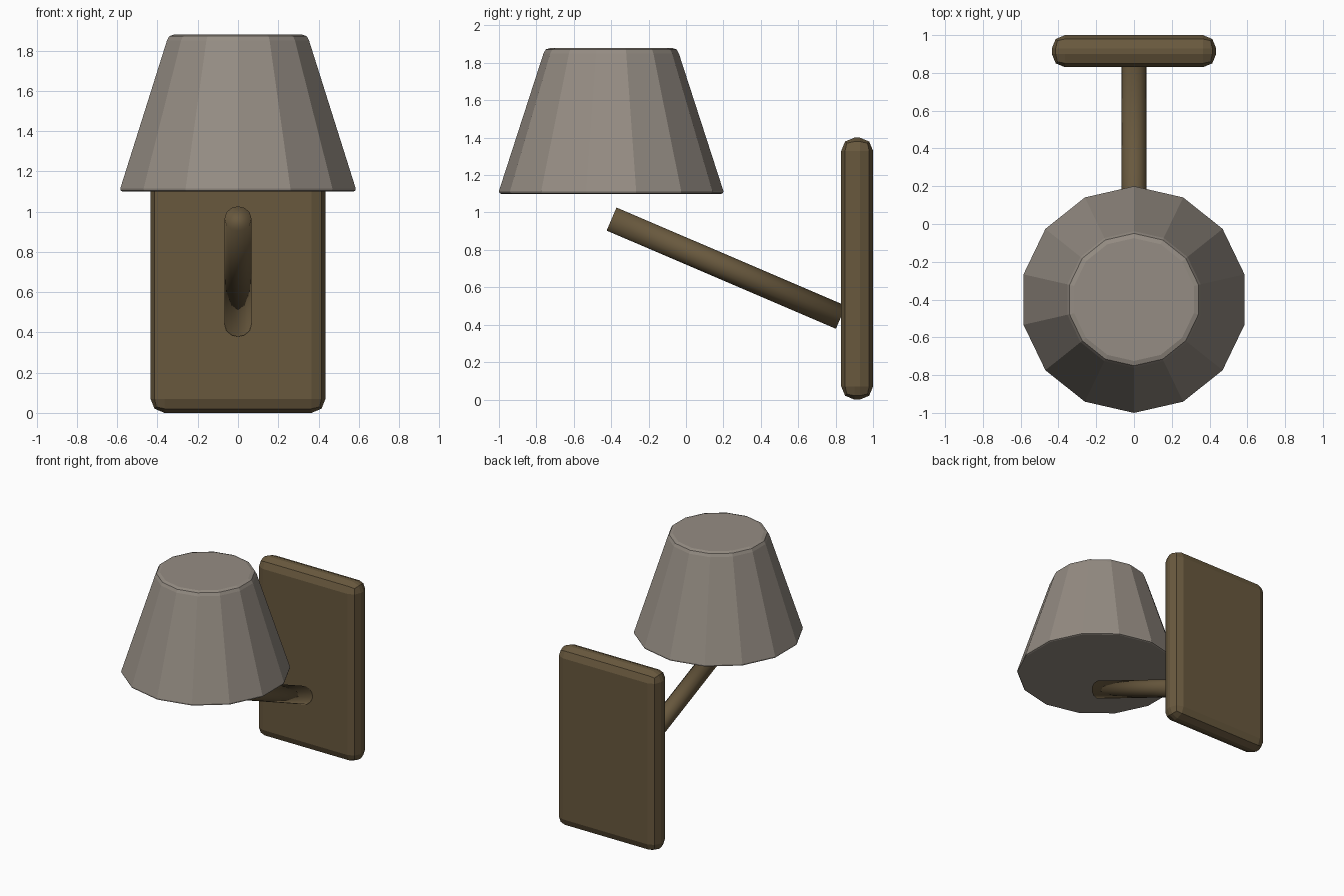
import bpy
import bmesh
from math import cos, sin, pi
from mathutils import Vector

cube = bpy.data.objects.get("Cube")
if cube:
    bpy.data.objects.remove(cube, do_unlink=True)


def material(name, color):
    mat = bpy.data.materials.new(name)
    mat.use_nodes = True
    mat.diffuse_color = color
    mat.node_tree.nodes["Principled BSDF"].inputs["Base Color"].default_value = color
    return mat


def finish(name, bm, mat, smooth=False):
    bmesh.ops.recalc_face_normals(bm, faces=bm.faces)
    for face in bm.faces:
        face.smooth = smooth
    mesh = bpy.data.meshes.new(name)
    bm.to_mesh(mesh)
    bm.free()
    mesh.materials.append(mat)
    obj = bpy.data.objects.new(name, mesh)
    bpy.context.collection.objects.link(obj)
    return obj


brown = material("dark brown", (0.140, 0.099, 0.048, 1))
grey = material("warm grey", (0.300, 0.265, 0.228, 1))

# Wall plate: a slab with chamfered, rounded edges
bm = bmesh.new()
bmesh.ops.create_cube(bm, size=1)
bmesh.ops.scale(bm, vec=(0.87, 0.17, 1.40), verts=bm.verts)
bmesh.ops.translate(bm, vec=(0, 0.915, 0.70), verts=bm.verts)
bmesh.ops.bevel(bm, geom=bm.edges[:], offset=0.07, segments=2,
                profile=0.5, affect="EDGES")
finish("wall_plate", bm, brown)

# Arm: a smooth rod sloping up and forward from the plate
low, high = Vector((0, 0.828, 0.44)), Vector((0, -0.398, 0.965))
axis = high - low
bm = bmesh.new()
bmesh.ops.create_cone(bm, cap_ends=True, segments=12, radius1=0.067,
                      radius2=0.067, depth=axis.length)
turn = axis.to_track_quat("Z", "Y").to_matrix()
bmesh.ops.rotate(bm, matrix=turn, verts=bm.verts)
bmesh.ops.translate(bm, vec=(low + high) / 2, verts=bm.verts)
finish("arm", bm, brown, smooth=True)

# Lamp shade: a closed faceted cone with softened rims
SIDES = 14
profile = [(0.588, 1.10), (0.598, 1.104), (0.60, 1.115),
           (0.362, 1.85), (0.35, 1.872), (0.325, 1.88)]
bm = bmesh.new()
rings = []
for radius, z in profile:
    rings.append([bm.verts.new((radius * sin(2 * pi * i / SIDES),
                                -0.40 + radius * cos(2 * pi * i / SIDES), z))
                  for i in range(SIDES)])
for a, b in zip(rings, rings[1:]):
    for i in range(SIDES):
        j = (i + 1) % SIDES
        bm.faces.new((a[i], a[j], b[j], b[i]))
bm.faces.new(rings[0])
bm.faces.new(rings[-1])
finish("lamp_shade", bm, grey)
